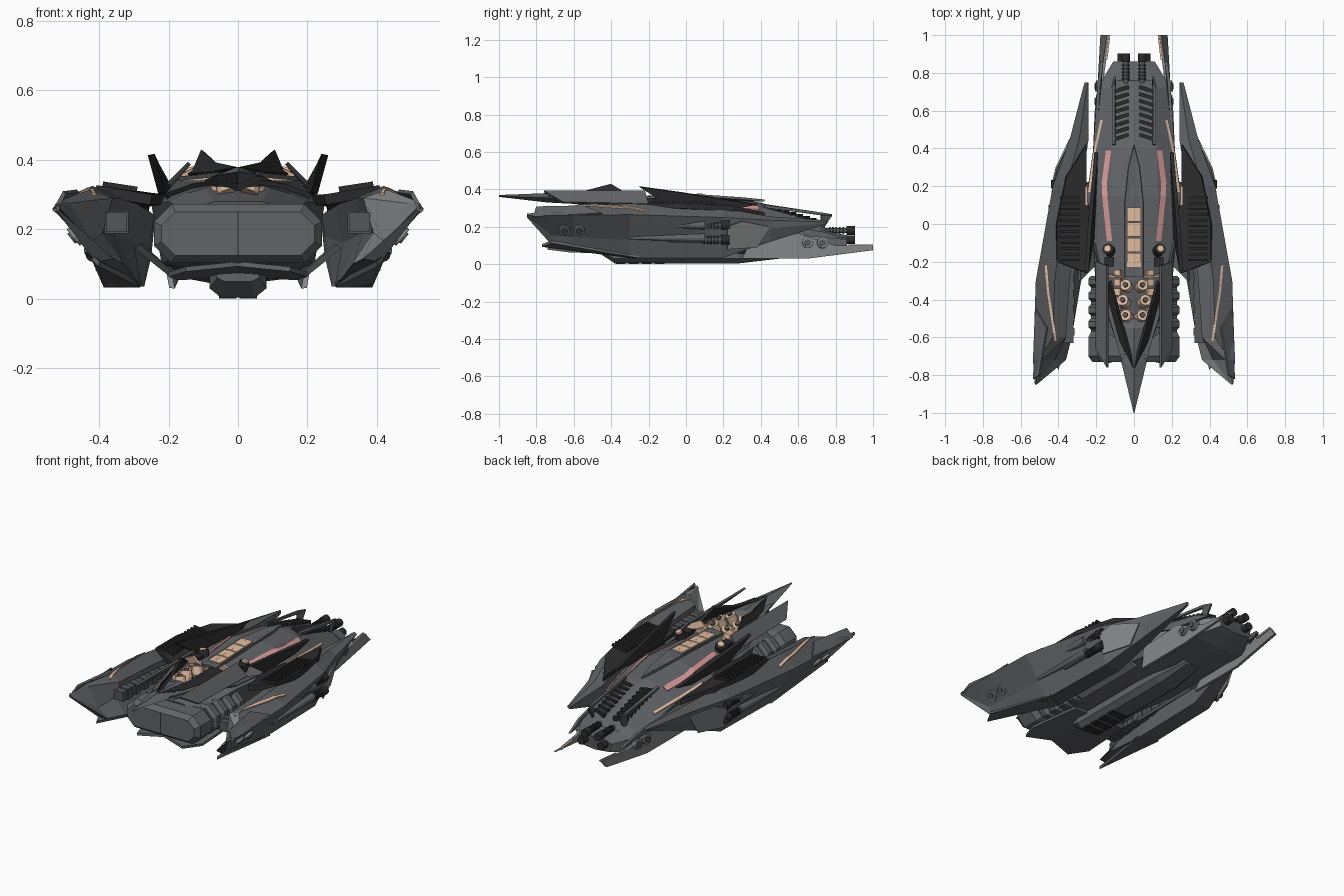
import bpy, bmesh, math
from mathutils import Vector, Matrix
from mathutils.bvhtree import BVHTree

old = bpy.data.objects.get("Cube")
if old:
    bpy.data.objects.remove(old, do_unlink=True)


def material(name, r, g, b):
    m = bpy.data.materials.new(name)
    m.use_nodes = True
    m.diffuse_color = (r, g, b, 1)
    node = next(n for n in m.node_tree.nodes if n.type == "BSDF_PRINCIPLED")
    node.inputs["Base Color"].default_value = (r, g, b, 1)
    return m


GREY = material("hull grey", .12, .125, .135)
MID = material("armour grey", .088, .093, .098)
DARK = material("dark metal", .025, .025, .027)
LIGHT = material("light grey", .23, .235, .24)
PEACH = material("peach trim", .76, .5, .35)
PINK = material("pink stripe", .7, .33, .33)
surfaces = {}


def finish(name, bm, mats, mirror=False, rule=None):
    """Turn a bmesh into an object, optionally copied across the centre plane."""
    if mirror:
        copy = bmesh.ops.duplicate(bm, geom=bm.verts[:] + bm.edges[:] + bm.faces[:])["geom"]
        for v in copy:
            if isinstance(v, bmesh.types.BMVert):
                v.co.x = -v.co.x
    bmesh.ops.recalc_face_normals(bm, faces=bm.faces[:])
    bm.normal_update()
    if rule:
        for f in bm.faces:
            f.material_index = rule(f.normal, f.calc_center_median())
    mesh = bpy.data.meshes.new(name)
    surfaces[name] = BVHTree.FromBMesh(bm)
    bm.to_mesh(mesh)
    bm.free()
    for m in mats:
        mesh.materials.append(m)
    ob = bpy.data.objects.new(name, mesh)
    bpy.context.collection.objects.link(ob)


def loft(name, sections, mats, centred=False, rule=None):
    """Skin (y, [(x, z)...]) sections; centred ones list only the +x half."""
    bm = bmesh.new()
    rings = []
    for y, pts in sections:
        if centred:
            pts = pts + [(-x, z) for x, z in reversed(pts) if x > 0]
        rings.append([bm.verts.new((x, y, z)) for x, z in pts])
    n = len(rings[0])
    for a, b in zip(rings, rings[1:]):
        for i in range(n):
            j = (i + 1) % n
            bm.faces.new((a[i], a[j], b[j], b[i]))
    bm.faces.new(rings[0])
    bm.faces.new(rings[-1])
    finish(name, bm, mats, not centred, rule)


def plate(name, pts, t, mat):
    """Mirrored pair of thick flat panels from an outline."""
    bm = bmesh.new()
    pts = [Vector(p) for p in pts]
    nrm = sum((a.cross(b) for a, b in zip(pts, pts[1:] + pts[:1])), Vector()).normalized() * t / 2
    top = [bm.verts.new(p + nrm) for p in pts]
    low = [bm.verts.new(p - nrm) for p in pts]
    bm.faces.new(top)
    bm.faces.new(low[::-1])
    for i in range(len(pts)):
        j = (i + 1) % len(pts)
        bm.faces.new((top[i], low[i], low[j], top[j]))
    finish(name, bm, [mat], True)


def boxes(name, items, mat, tilt=0, axis="Y"):
    """Mirrored boxes given as (centre, size), tilted about an axis."""
    bm = bmesh.new()
    for c, s in items:
        m = Matrix.Translation(c) @ Matrix.Rotation(tilt, 4, axis) @ Matrix.Diagonal((*s, 1))
        bmesh.ops.create_cube(bm, size=1, matrix=m)
    finish(name, bm, [mat], True)


def tubes(name, items, axis, mat, taper=1):
    """Mirrored cylinders given as (centre, radius, length) along an axis."""
    bm = bmesh.new()
    turn = Vector((0, 0, 1)).rotation_difference(Vector(axis)).to_matrix().to_4x4()
    for c, r, l in items:
        bmesh.ops.create_cone(bm, cap_ends=True, segments=12, radius1=r * taper, radius2=r, depth=l,
                              matrix=Matrix.Translation(c) @ turn)
    finish(name, bm, [mat], True)


def strip(name, path, w, mat, target):
    """Thin painted band draped over a part."""
    bm = bmesh.new()
    fine = []
    for a, b in zip(path, path[1:]):
        fine += [Vector(a).lerp(Vector(b), k / 6) for k in range(6)]
    fine.append(Vector(path[-1]))
    rows = []
    for p in fine:
        row = []
        for side in (-1, 1):
            x = p.x + side * w / 2
            hit = surfaces[target].ray_cast(Vector((x, p.y, 2)), Vector((0, 0, -1)))[0]
            z = hit.z if hit else rows[-1][1].co.z - .005 if rows else .3
            row += [bm.verts.new((x, p.y, z + d)) for d in (-.003, .006)]
        rows.append(row)
    order = (0, 1, 3, 2)
    for a, b in zip(rows, rows[1:]):
        for i in range(4):
            p, q = order[i], order[(i + 1) % 4]
            bm.faces.new((a[p], a[q], b[q], b[p]))
    for row in (rows[0], rows[-1]):
        bm.faces.new([row[k] for k in order])
    finish(name, bm, [mat], True)


# Central hull, light on the tail flanks
loft("main_hull", [
    (-.62, [(0, .28), (.07, .28), (.15, .25), (.15, .12), (0, .1)]),
    (-.3, [(0, .34), (.1, .33), (.2, .28), (.18, .12), (0, .07)]),
    (.15, [(0, .358), (.13, .34), (.25, .275), (.22, .1), (0, .05)]),
    (.4, [(0, .33), (.12, .305), (.215, .24), (.2, .09), (0, .03)]),
    (.72, [(0, .225), (.1, .22), (.18, .16), (.16, .06), (0, .04)]),
    (.76, [(0, .175), (.09, .175), (.17, .15), (.15, .07), (0, .05)]),
    (.86, [(0, .155), (.07, .155), (.11, .14), (.1, .09), (0, .08)])],
    [GREY, MID, LIGHT], True,
    lambda n, c: 2 if c.y > .5 and abs(n.x) > .6 else 0 if n.z > .5 or n.z < -.5 else 1)
loft("belly_keel", [
    (-.45, [(0, .08), (.06, .07), (.06, .06), (.04, .05), (0, .05)]),
    (-.38, [(0, .1), (.082, .07), (.082, .03), (.05, .004), (0, .004)]),
    (.28, [(0, .1), (.082, .07), (.082, .03), (.05, .004), (0, .004)]),
    (.5, [(0, .06), (.06, .05), (.05, .04), (.04, .03), (0, .03)])], [GREY], True)
boxes("keel_blocks", [((.03, y, .01), (.05, .05, .02)) for y in (-.35, -.28, -.21, -.14)], DARK)

# Front intake: one wide chamfered block with a centre seam and ribbed casings
def half_oct(d, c):
    x, top, low = .242 - d, .272 - d, .102 + d
    return [(0, top), (x - c, top), (x, top - c), (x, low + c), (x - c, low), (0, low)]


loft("intake_block", [(y, half_oct(d, c)) for y, d, c in
                      ((-.73, .022, .04), (-.7, 0, .05), (-.6, 0, .05), (-.57, .015, .05), (-.28, .015, .05))], [GREY], True)
boxes("intake_seam", [((0, -.728, .187), (.004, .01, .125))], DARK)
for k in range(4):
    y = -.56 + k * .075
    loft("intake_rib_%d" % k, [(y + a, half_oct(d, .05)) for a, d in
                               ((0, .014), (.015, 0), (.045, 0), (.06, .014))], [GREY], True)
plate("lower_lip", [(0, -.7, .1), (.15, -.74, .085), (.2, -.62, .07), (.17, -.3, .06), (0, -.3, .07)], .014, GREY)
plate("lower_strut", [(.19, -.2, .07), (.29, -.3, .15), (.28, .2, .15), (.19, .25, .07)], .018, GREY)

# Nose spike, V collar, and leaning fins
loft("nose_spike", [
    (-1, [(0, .37), (.002, .365), (0, .36)]),
    (-.74, [(0, .38), (.065, .355), (0, .33)]),
    (-.55, [(0, .375), (.1, .34), (0, .32)]),
    (-.5, [(0, .34), (.08, .325), (0, .31)])], [GREY], True)
plate("collar_arm", [(0, -.76, .375), (.07, -.62, .36), (.14, -.36, .355), (.125, -.3, .365),
                     (.1, -.4, .425), (.06, -.54, .388)], .016, DARK)
plate("collar_edge", [(.06, -.74, .357), (.105, -.58, .352), (.175, -.36, .345), (.13, -.38, .35), (.05, -.66, .36)], .012, GREY)
plate("collar_skirt", [(.06, -.7, .335), (.13, -.5, .325), (.2, -.3, .3), (.21, -.1, .29), (.17, -.3, .335)], .015, MID)
plate("canard_plate", [(.14, -.76, .39), (.14, -.22, .39), (.2, -.2, .32), (.2, -.66, .33)], .012, GREY)
plate("shoulder_fin", [(.25, -.25, .415), (.235, -.02, .383), (.2, .38, .32), (.205, .25, .295), (.22, -.08, .305)], .02, DARK)
plate("collar_backing", [(.05, -.28, .35), (.1, -.28, .392), (.18, -.27, .35), (.2, -.26, .325)], .012, PEACH)

# Roof spine, rails, vents
plate("roof_spine", [(0, .42, .34), (.03, .3, .352), (.05, .1, .366), (.05, -.28, .352), (0, -.28, .358)], .012, GREY)
plate("roof_rail", [(.1, .42, .315), (.115, .42, .31), (.115, .72, .27), (.1, .78, .26)], .014, GREY)
plate("rail_post", [(.1, .78, .262), (.115, .72, .262), (.11, .72, .2), (.1, .74, .2)], .012, MID)
boxes("roof_vents", [((.068, .46 + k * .036, .298 - k * .0105), (.085, .02, .024)) for k in range(8)], DARK, -.3, "Z")
for k in range(4):
    y = .05 - k * .08
    plate("spine_tile_%d" % k, [(0, y + .037, .373 - k * .003), (.037, y + .037, .371 - k * .003),
                                (.037, y - .037, .369 - k * .003), (0, y - .037, .371 - k * .003)], .009, PEACH)
strip("roof_stripe", [(.135, .39), (.157, .22), (.155, .15), (.13, -.09)], .028, PINK, "main_hull")
strip("hull_trim", [(.172, .55), (.205, .4), (.237, .17)], .012, PEACH, "main_hull")

# Exposed machinery ahead of the spine
spots = [(.037, -.33), (.052, -.41), (.037, -.49)]
tubes("machine_drums", [((x, y, .335), .03, .06) for x, y in spots], (.3, .3, 1), PEACH)
tubes("machine_caps", [((x + .008, y + .008, .364), .014, .02) for x, y in spots], (.3, .3, 1), MID)
boxes("machine_bars", [((.085, -.46 + k * .05, .34), (.035, .035, .03)) for k in range(5)], PEACH, .4)
boxes("machine_sockets", [((.13, -.2, .33), (.05, .05, .05))], DARK)
tubes("side_drums", [((.13, -.14, .335), .03, .06)], (.3, .3, 1), DARK)
tubes("side_drum_caps", [((.138, -.132, .364), .019, .02)], (.3, .3, 1), PEACH)

# Side pods, hollowed on the inside, with light scooped noses and a long tail blade
loft("side_pod", [
    (-.85, [(.515, .265), (.52, .27), (.525, .262), (.523, .255), (.52, .25), (.515, .255), (.514, .26)]),
    (-.72, [(.485, .275), (.505, .285), (.535, .26), (.43, .155), (.41, .105), (.36, .115), (.42, .165)]),
    (-.6, [(.36, .29), (.43, .313), (.53, .262), (.43, .145), (.4, .085), (.33, .1), (.39, .19)]),
    (-.3, [(.34, .29), (.42, .325), (.52, .265), (.43, .13), (.38, .035), (.28, .035), (.36, .19)]),
    (.2, [(.28, .27), (.36, .3), (.43, .25), (.415, .19), (.37, .035), (.27, .035), (.3, .16)]),
    (.45, [(.24, .24), (.29, .255), (.34, .235), (.335, .19), (.31, .12), (.25, .12), (.25, .18)]),
    (.75, [(.24, .23), (.245, .235), (.262, .225), (.26, .22), (.25, .215), (.24, .215), (.24, .22)])],
    [GREY, MID, LIGHT],
    rule=lambda n, c: 2 if c.y < -.62 and n.z > -.5 and n.x * c.x < 0 else 0 if n.z > -.7 else 1)
plate("pod_prong", [(.46, -.55, .31), (.5, -.8, .305), (.53, -.82, .25), (.52, -.45, .27)], .012, GREY)
plate("pod_side_panel", [(.405, .22, .08), (.43, .22, .2), (.41, .3, .23), (.338, .45, .2), (.345, .38, .09)], .009, LIGHT)
strip("pod_trim", [(.467, -.22), (.455, -.36), (.415, -.62)], .012, PEACH, "side_pod")
boxes("pod_inner_engine", [((.35, -.4, .22), (.06, .46, .055))], MID)
boxes("engine_bands", [((.35, -.57 + k * .08, .22), (.07, .04, .065)) for k in range(5)], MID)
plate("pod_lower_blade", [(.28, -.3, .04), (.4, -.77, .1), (.42, -.72, .12), (.385, -.25, .04)], .015, GREY)

# Dark wing between hull and pod with louvres
plate("inner_wing", [(.255, .42, .262), (.255, .16, .28), (.215, -.05, .285), (.25, -.26, .285),
                     (.41, -.2, .312), (.41, 0, .312), (.36, .25, .298)], .03, DARK)
boxes("wing_louvres", [((.34, -.19 + k * .03, .322), (.1, .012, .016)) for k in range(12)], DARK, -.15)
boxes("wing_edge_trim", [((.252, .15, .297), (.009, .1, .009))], PEACH)


# Cannons on the pods and at the tail
def cannons(name, spots, length, r):
    tubes(name + "_barrels", [((x, y - length / 2, z), r * .6, length) for x, y, z in spots], (0, 1, 0), MID)
    tubes(name + "_muzzles", [((x, y, z), r, .045) for x, y, z in spots], (0, 1, 0), DARK)
    tubes(name + "_rings", [((x, y - .04 - k * .018, z), r * .85, .009)
                            for x, y, z in spots for k in range(5)], (0, 1, 0), DARK)


cannons("pod_cannon", [(.415, .21, .21), (.415, .21, .13)], .3, .025)
cannons("tail_cannon", [(.043, .88, .18), (.065, .88, .13)], .15, .023)
tubes("cannon_fairings", [((.438, -.1, .21), .024, .4), ((.428, -.1, .14), .024, .4)], (-.04, 1, 0), GREY, .3)

# Tail fins with trim, and round ports
plate("tail_fin", [(.19, .3, .03), (.19, .65, .03), (.17, 1, .075), (.135, 1, .1),
                   (.165, .8, .1), (.2, .6, .16), (.21, .35, .14)], .016, LIGHT)
plate("tail_fin_trim", [(.126, 1, .099), (.134, 1, .1), (.15, .87, .1), (.141, .87, .099)], .009, PEACH)
plate("tail_side_blade", [(.215, .3, .25), (.185, .75, .17), (.17, .86, .13), (.2, .55, .16)], .015, GREY)
for tag, x, z, ys, axis in (("tail", .187, .115, (.65, .73), (1, .1, .1)), ("nose", .463, .185, (-.65, -.57), (1, 0, -.8))):
    tubes(tag + "_port_rims", [((x, y, z), .03, .03) for y in ys], axis, LIGHT)
    tubes(tag + "_port_caps", [((x + .004, y, z - .002), .018, .034) for y in ys], axis, MID)
